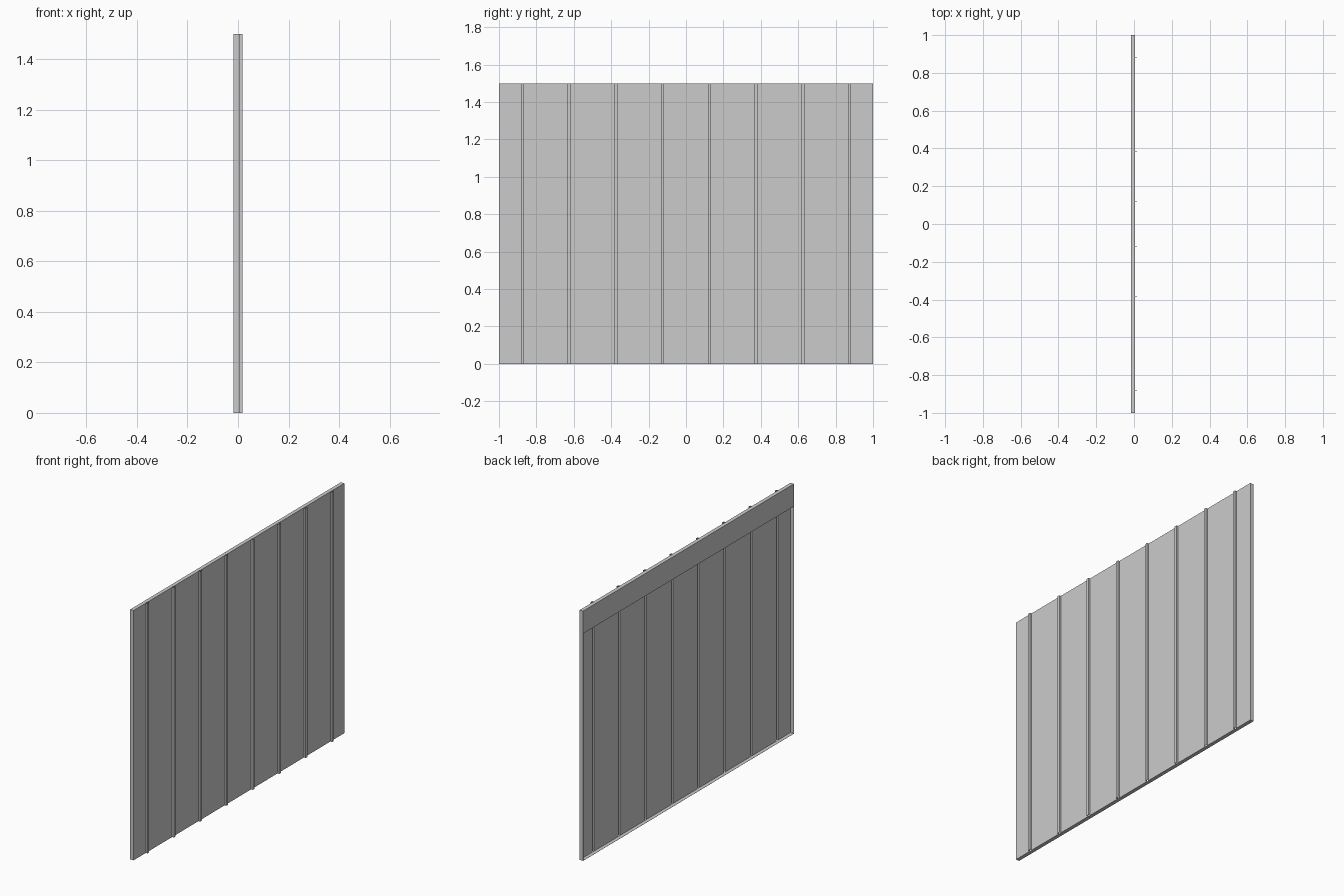
import bpy, bmesh
from mathutils import Vector

if "Cube" in bpy.data.objects:
    bpy.data.objects.remove(bpy.data.objects["Cube"])

BACK, SHEET, RIB = -0.017, 0.006, 0.017   # depths along x
HEIGHT, BAND, GAUGE = 1.5, 0.135, 0.001
RIB_HALF = 0.008


def folded_sheet(name, points, sweep):
    """Sweep an open profile into a sheet and thicken it inward."""
    bm = bmesh.new()
    sweep = Vector(sweep)
    pairs = [(bm.verts.new(p), bm.verts.new(Vector(p) + sweep)) for p in points]
    for (a, a2), (b, b2) in zip(pairs, pairs[1:]):
        bm.faces.new((a, b, b2, a2))
    mesh = bpy.data.meshes.new(name)
    bm.to_mesh(mesh)
    bm.free()
    obj = bpy.data.objects.new(name, mesh)
    bpy.context.collection.objects.link(obj)
    mod = obj.modifiers.new("gauge", 'SOLIDIFY')
    mod.thickness = GAUGE
    mod.offset = -1
    mod.use_even_offset = True
    return obj


# Main sheet: side returns plus eight hollow ribs folded out of the face
profile = [(BACK, -1, 0), (SHEET, -1, 0)]
for i in range(8):
    y = -0.875 + 0.25 * i
    profile += [(SHEET, y - RIB_HALF, 0), (RIB, y - RIB_HALF, 0),
                (RIB, y + RIB_HALF, 0), (SHEET, y + RIB_HALF, 0)]
profile += [(SHEET, 1, 0), (BACK, 1, 0)]
folded_sheet("ribbed_sheet", profile, (0, 0, HEIGHT))

# Top return with the wide band hanging down the back
end = 1 - GAUGE
folded_sheet("top_band", [(SHEET - GAUGE, end, HEIGHT), (BACK, end, HEIGHT),
                          (BACK, end, HEIGHT - BAND)], (0, -2 * end, 0))

# Bottom return
folded_sheet("bottom_lip", [(BACK, end, 0), (SHEET - GAUGE, end, 0)],
             (0, -2 * end, 0))
